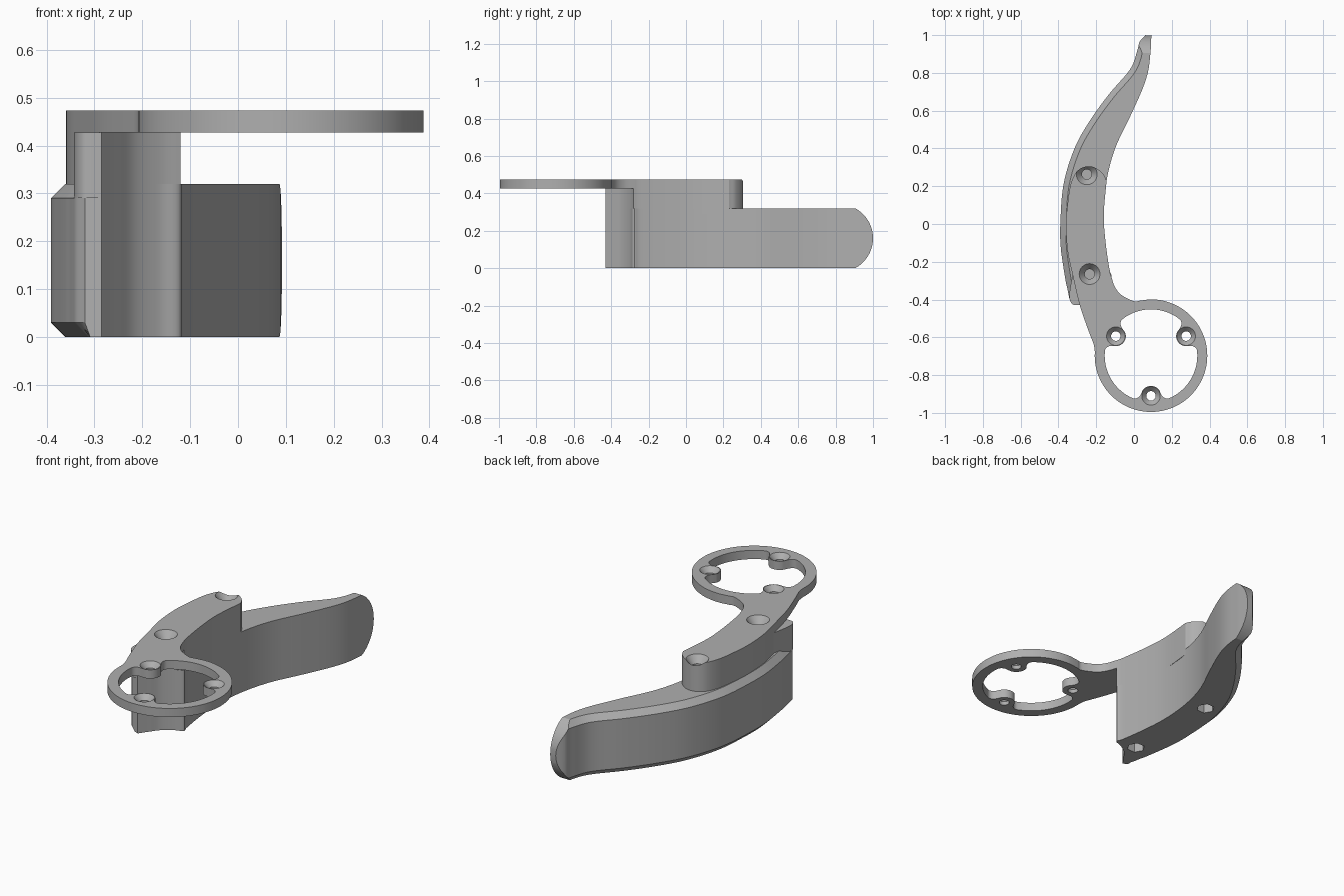
import bpy, bmesh, math
from mathutils import Vector

cube = bpy.data.objects.get("Cube")
if cube:
    bpy.data.objects.remove(cube, do_unlink=True)

grey = bpy.data.materials.new("plain grey")
grey.use_nodes = True
GREY = (0.43, 0.43, 0.43, 1)
grey.diffuse_color = GREY
grey.node_tree.nodes["Principled BSDF"].inputs["Base Color"].default_value = GREY


def smooth(points, steps=6):
    """Catmull-Rom curve through points of any dimension."""
    p = [Vector(q) for q in points]
    p = [2 * p[0] - p[1]] + p + [2 * p[-1] - p[-2]]
    out = []
    for a, b, c, d in zip(p, p[1:], p[2:], p[3:]):
        for k in range(steps):
            t = k / steps
            out.append(0.5 * (2 * b + (c - a) * t + (2 * a - 5 * b + 4 * c - d) * t * t
                              + (3 * b - a - 3 * c + d) * t ** 3))
    return out + [p[-2]]


def loft(name, rings):
    """Closed solid through equal-length rings of 3D points."""
    bm = bmesh.new()
    rows = [[bm.verts.new(v) for v in ring] for ring in rings]
    n = len(rows[0])
    for r, s in zip(rows, rows[1:]):
        for i in range(n):
            bm.faces.new((r[i], r[(i + 1) % n], s[(i + 1) % n], s[i]))
    bm.faces.new(rows[0])
    bm.faces.new(rows[-1])
    bmesh.ops.recalc_face_normals(bm, faces=bm.faces[:])
    mesh = bpy.data.meshes.new(name)
    bm.to_mesh(mesh)
    bm.free()
    mesh.materials.append(grey)
    obj = bpy.data.objects.new(name, mesh)
    bpy.context.collection.objects.link(obj)
    return obj


def prism(name, outline, z0, z1):
    return loft(name, [[(p[0], p[1], z) for p in outline] for z in (z0, z1)])


def turned(name, x, y, profile, sides=40):
    """Stack of circles given as (radius, z)."""
    return loft(name, [[(x + r * math.cos(math.tau * i / sides),
                         y + r * math.sin(math.tau * i / sides), z)
                        for i in range(sides)] for r, z in profile])


def cut(obj, tool, mode="DIFFERENCE"):
    tool.hide_render = True
    mod = obj.modifiers.new("cut", "BOOLEAN")
    mod.operation, mod.solver, mod.object = mode, "EXACT", tool
    bpy.context.view_layer.objects.active = obj
    bpy.ops.object.modifier_apply(modifier=mod.name)


TOP, PLATE_LOW, PLATE_TOP, BEVEL = 0.32, 0.427, 0.473, 0.03

# Curved blade: stations of (outer x, outer y, inner x, inner y) from tip to root
inner_wall = [(.092, 1), (.09, .95), (.087, .905), (.075, .81), (.045, .715), (-.02, .57),
              (-.10, .40), (-.145, .23), (-.16, .05), (-.15, -.1), (-.13, -.24), (-.12, -.28)]
root_hollow = [(-.12, -.28), (-.165, -.30), (-.215, -.335), (-.25, -.38), (-.285, -.43)]
outer_wall = [(.06, 1), (.03, .965), (.018, .92), (-.02, .82), (-.13, .69), (-.235, .545),
              (-.315, .40), (-.373, .21), (-.39, 0), (-.388, -.12), (-.375, -.22), (-.362, -.3),
              (-.352, -.345), (-.345, -.38), (-.338, -.405), (-.32, -.428)]
stations = smooth([o + i for o, i in zip(outer_wall, inner_wall + root_hollow[1:])])
rings = []
for k, s in enumerate(stations):
    a, b = stations[max(k - 1, 0)], stations[min(k + 1, len(stations) - 1)]
    tangent = (Vector(b[:2]) - Vector(a[:2])).normalized()
    o, i = Vector(s[:2]), Vector(s[2:])
    width = min(BEVEL, 0.4 * (i - o).length)
    c = o + Vector((-tangent.y, tangent.x)) * width
    rings.append([(i.x, i.y, 0), (i.x, i.y, TOP), (c.x, c.y, TOP),
                  (o.x, o.y, TOP - BEVEL), (o.x, o.y, BEVEL), (c.x, c.y, 0)])
blade = loft("curved_blade", rings)

# Round the blade tip in side profile
tip = [(-1.2, -.1), (.8, -.1), (.905, 0)]
half = math.asin(.16 / .182)
for k in range(1, 24):
    t = -half + 2 * half * k / 24
    tip.append((.818 + .182 * math.cos(t), .16 + .182 * math.sin(t)))
tip += [(.905, TOP), (.8, .42), (-1.2, .42)]
tip_cutter = loft("tip_cutter", [[(x, y, z) for y, z in tip] for x in (-1, 1)])
cut(blade, tip_cutter, "INTERSECT")

# Raised mounting block
back_end = [(-.145, .23), (-.165, .267), (-.21, .30), (-.26, .303), (-.305, .275), (-.335, .21),
            (-.35, .12), (-.36, 0), (-.352, -.14), (-.325, -.27)]
inner_run = smooth(inner_wall[7:])
lobe = [(-.325, -.27), (-.338, -.34), (-.342, -.39), (-.325, -.425), (-.285, -.43)]
hollow = smooth(root_hollow)[::-1]
back_curve = smooth(back_end)
block = prism("mounting_block",
              back_curve + smooth(lobe)[1:] + hollow[1:] + inner_run[::-1][1:-1],
              TOP - BEVEL, PLATE_LOW)

# Top plate with ring
CX, CY, RING, OPEN = .09, -.697, .298, .245
left_run = smooth([(-.325, -.27), (-.29, -.42), (-.25, -.54), (-.212, -.64)])
arc = [(CX + RING * math.cos(math.radians(t)), CY + RING * math.sin(math.radians(t)))
       for t in range(176, 453, 4)]
fillet = smooth([(.03, -.406), (0, -.409), (-.065, -.377), (-.10, -.335), (-.12, -.28)])
plate = prism("ring_plate",
              back_curve + left_run[1:] + arc + fillet + inner_run[::-1][1:-1],
              PLATE_LOW, PLATE_TOP)

# Ring opening, leaving three filleted bosses
BOSS, REACH = .053, .213
boss_angles = [math.radians(t) for t in (29, 151, 270)]


def opening_radius(t):
    d = min(abs((t - b + math.pi) % math.tau - math.pi) for b in boss_angles)
    edge = math.asin(BOSS / REACH) * .97
    if d < edge:
        return REACH * math.cos(d) - math.sqrt(BOSS ** 2 - (REACH * math.sin(d)) ** 2)
    start = opening_radius(boss_angles[0] + edge * .999)
    u = min((d - edge) / .16, 1)
    return start + (OPEN - start) * math.sqrt(1 - (1 - u) ** 2)


opening = []
for k in range(240):
    t = math.tau * k / 240
    r = opening_radius(t)
    opening.append((CX + r * math.cos(t), CY + r * math.sin(t)))
cutters = [prism("opening_cutter", opening, .40, .50)]
cut(plate, cutters[0])

# Countersunk holes in the ring bosses
for t in boss_angles:
    tool = turned("ring_hole_cutter", CX + REACH * math.cos(t), CY + REACH * math.sin(t),
                  [(.025, .40), (.025, .447), (.049, PLATE_TOP), (.049, .50)])
    cut(plate, tool)
    cutters.append(tool)

# Countersunk screw holes with hexagonal nut pockets below
for x, y in ((-.25, .263), (-.235, -.265)):
    tool = turned("screw_hole_cutter", x, y,
                  [(.026, .12), (.026, .435), (.055, PLATE_TOP), (.055, .50)])
    pocket = turned("nut_pocket_cutter", x, y, [(.045, -.05), (.045, .08)], 6)
    for part in (plate, block, blade):
        cut(part, tool)
    cut(blade, pocket)
    cutters += [tool, pocket]

for tool in cutters + [tip_cutter]:
    bpy.data.objects.remove(tool, do_unlink=True)

# Smooth curved walls, keep edges crisp
bpy.ops.object.select_all(action="DESELECT")
for part in (blade, block, plate):
    part.select_set(True)
bpy.context.view_layer.objects.active = plate
bpy.ops.object.shade_smooth_by_angle(angle=math.radians(25))
